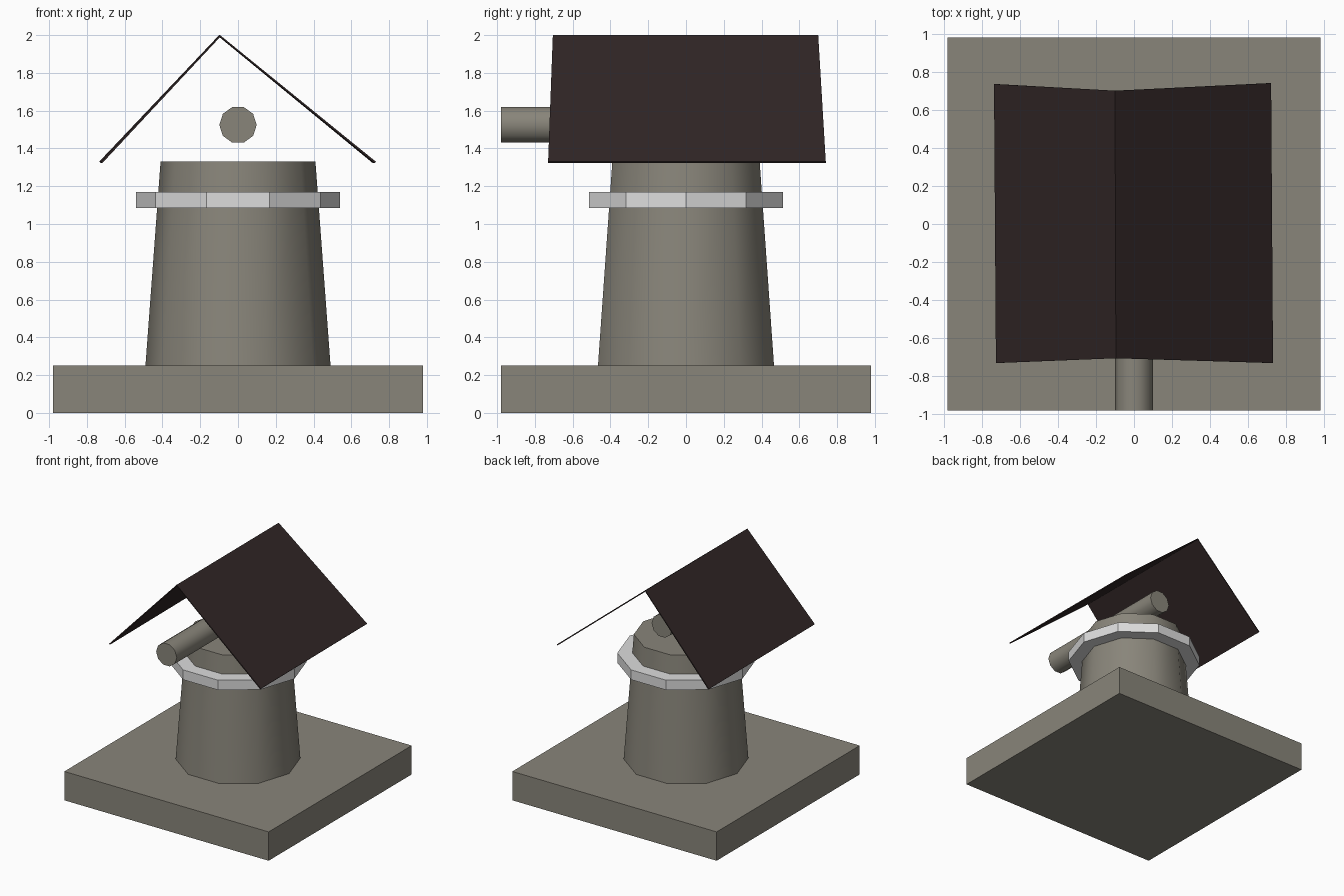
import bpy, bmesh, math
from mathutils import Matrix

if "Cube" in bpy.data.objects:
    bpy.data.objects.remove(bpy.data.objects["Cube"])


def material(name, rgb):
    m = bpy.data.materials.new(name)
    m.diffuse_color = (*rgb, 1)
    m.use_nodes = True
    m.node_tree.nodes["Principled BSDF"].inputs["Base Color"].default_value = m.diffuse_color
    return m


STONE = material("grey_stone", (0.25, 0.235, 0.195))
WHITE = material("pale_trim", (0.72, 0.72, 0.72))
ROOF = material("dark_brown_roof", (0.03, 0.0195, 0.0195))


def add(name, verts, faces, mat, matrix=None):
    me = bpy.data.meshes.new(name)
    me.from_pydata(verts, [], faces)
    bm = bmesh.new()
    bm.from_mesh(me)
    if matrix:
        bm.transform(matrix)
    bmesh.ops.recalc_face_normals(bm, faces=bm.faces)
    bm.to_mesh(me)
    bm.free()
    me.materials.append(mat)
    ob = bpy.data.objects.new(name, me)
    bpy.context.collection.objects.link(ob)
    return ob


def frustum(name, r0, r1, z0, z1, mat, smooth=False, matrix=None, n=10):
    verts = [(r * math.cos(2 * math.pi * i / n), r * math.sin(2 * math.pi * i / n), z)
             for r, z in ((r0, z0), (r1, z1)) for i in range(n)]
    faces = [(i, (i + 1) % n, n + (i + 1) % n, n + i) for i in range(n)]
    faces += [tuple(range(n)), tuple(range(n, 2 * n))]
    ob = add(name, verts, faces, mat, matrix)
    if smooth:
        for p in ob.data.polygons:
            p.use_smooth = len(p.vertices) == 4
        bpy.context.view_layer.objects.active = ob
        ob.select_set(True)
        bpy.ops.object.shade_smooth_by_angle(angle=math.radians(45))
        ob.select_set(False)
    return ob


# square stone base
h = 0.98
corners = [(-h, -h), (h, -h), (h, h), (-h, h)]
add("base", [(x, y, z) for z in (0, 0.25) for x, y in corners],
    [(0, 1, 2, 3), (4, 5, 6, 7)] + [(i, (i + 1) % 4, 4 + (i + 1) % 4, 4 + i) for i in range(4)],
    STONE)

# tapered tower and the pale balcony ring around it
frustum("tower", 0.49, 0.41, 0.25, 1.33, STONE, smooth=True)
frustum("balcony_ring", 0.54, 0.54, 1.085, 1.17, WHITE)

# axle running front to back under the roof
frustum("axle", 0.099, 0.099, -0.33, 0.98, STONE, smooth=True,
        matrix=Matrix.Translation((0, 0, 1.525)) @ Matrix.Rotation(math.pi / 2, 4, 'X'))

# lopsided folded roof sheet
roof = add("roof",
           [(-0.725, -0.73, 1.33), (-0.735, 0.735, 1.33),
            (-0.095, -0.705, 2.0), (-0.1, 0.7, 2.0),
            (0.73, -0.73, 1.33), (0.72, 0.74, 1.33)],
           [(0, 2, 3, 1), (2, 4, 3), (4, 5, 3)], ROOF)
# make the sheet face upwards, then thicken it downwards
if roof.data.polygons[0].normal.z < 0:
    roof.data.flip_normals()
sol = roof.modifiers.new("thickness", 'SOLIDIFY')
sol.thickness = 0.01
sol.offset = -1
